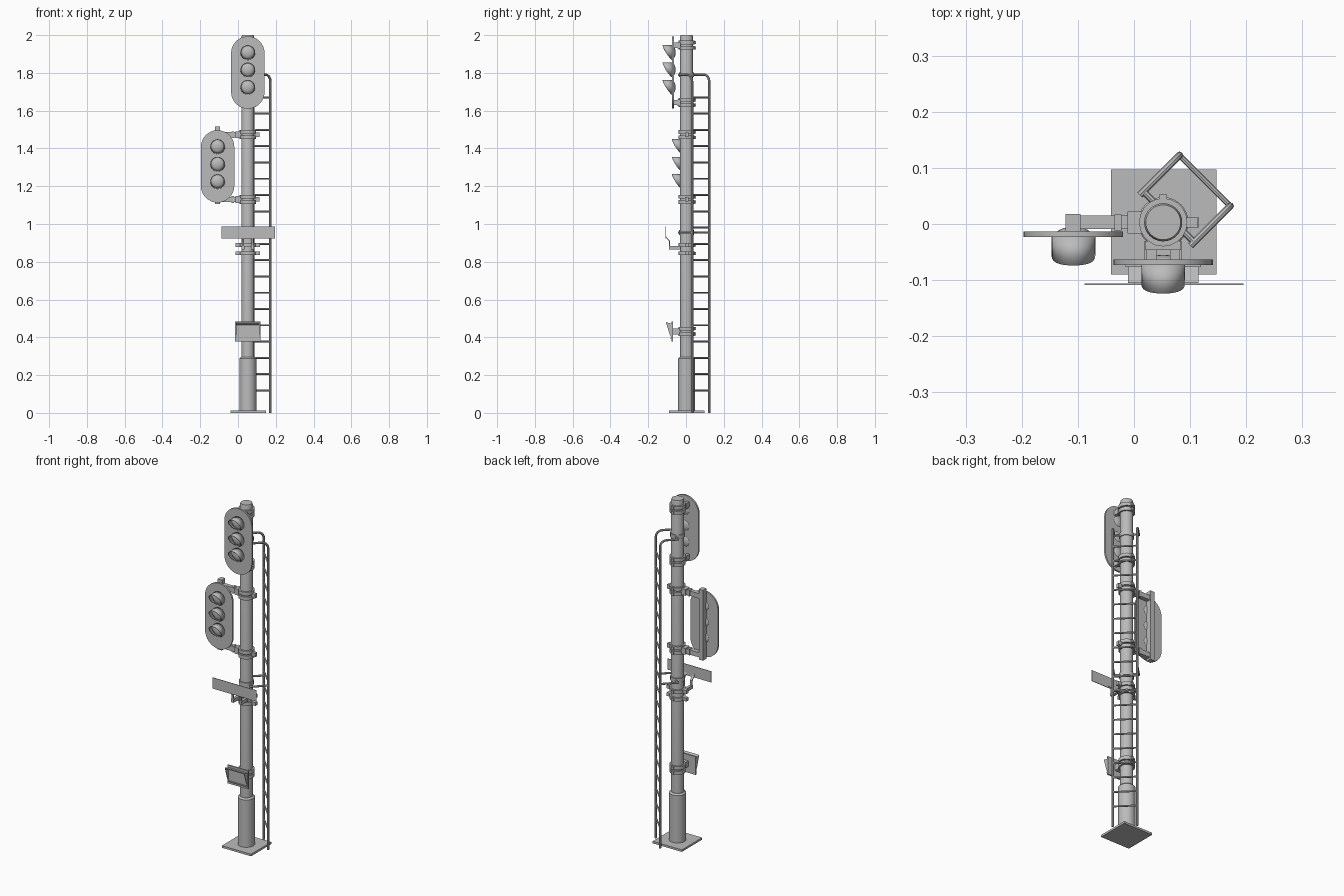
import bpy, bmesh, math
from mathutils import Vector, Matrix

cube = bpy.data.objects.get("Cube")
if cube:
    bpy.data.objects.remove(cube, do_unlink=True)

grey = bpy.data.materials.new("galvanised grey")
grey.use_nodes = True
COLOUR = (0.5, 0.5, 0.5, 1)
grey.diffuse_color = COLOUR
grey.node_tree.nodes["Principled BSDF"].inputs["Base Color"].default_value = COLOUR

PX, PY = 0.052, 0.003          # pole axis
OUT = Vector((1, 1, 0)).normalized()      # from pole towards ladder
ACROSS = Vector((-1, 1, 0)).normalized()  # along ladder rungs
AXIS = Vector((PX, PY, 0))


def finish(name, bm, smooth=False):
    bmesh.ops.recalc_face_normals(bm, faces=bm.faces)
    mesh = bpy.data.meshes.new(name)
    bm.to_mesh(mesh)
    bm.free()
    mesh.materials.append(grey)
    obj = bpy.data.objects.new(name, mesh)
    bpy.context.collection.objects.link(obj)
    if smooth:
        bpy.ops.object.select_all(action='DESELECT')
        obj.select_set(True)
        bpy.context.view_layer.objects.active = obj
        bpy.ops.object.shade_smooth_by_angle(angle=math.radians(40))
    return obj


def box(name, x0, x1, y0, y1, z0, z1):
    bm = bmesh.new()
    bmesh.ops.create_cube(bm, size=1)
    bm.transform(Matrix.Translation(((x0 + x1) / 2, (y0 + y1) / 2, (z0 + z1) / 2))
                 @ Matrix.Diagonal((x1 - x0, y1 - y0, z1 - z0, 1)))
    return finish(name, bm)


def lathe(name, profile, sides=32):
    """Closed solid turned around the pole axis from (radius, height) pairs."""
    bm = bmesh.new()
    rings = []
    for r, z in profile:
        rings.append([bm.verts.new((PX + r * math.cos(2 * math.pi * i / sides),
                                    PY + r * math.sin(2 * math.pi * i / sides), z))
                      for i in range(sides)])
    for a, b in zip(rings, rings[1:]):
        for i in range(sides):
            j = (i + 1) % sides
            bm.faces.new((a[i], a[j], b[j], b[i]))
    bm.faces.new(rings[0])
    bm.faces.new(rings[-1])
    return finish(name, bm, True)


def prism(name, outline, axis, start, depth):
    """Extrude a 2D outline along x (points are y,z) or y (points are x,z)."""
    bm = bmesh.new()
    put = (lambda p: (start, p[0], p[1])) if axis == 'x' else (lambda p: (p[0], start, p[1]))
    face = bm.faces.new([bm.verts.new(put(p)) for p in outline])
    new = bmesh.ops.extrude_face_region(bm, geom=[face])
    move = (depth, 0, 0) if axis == 'x' else (0, depth, 0)
    bmesh.ops.translate(bm, vec=move, verts=[v for v in new['geom'] if isinstance(v, bmesh.types.BMVert)])
    return finish(name, bm, True)


def rod(name, points, radius):
    curve = bpy.data.curves.new(name, 'CURVE')
    curve.dimensions = '3D'
    curve.bevel_depth, curve.bevel_resolution, curve.use_fill_caps = radius, 2, True
    spline = curve.splines.new('POLY')
    spline.points.add(len(points) - 1)
    for point, co in zip(spline.points, points):
        point.co = (*co, 1)
    temp = bpy.data.objects.new(name, curve)
    bpy.context.collection.objects.link(temp)
    bm = bmesh.new()
    bm.from_mesh(bpy.data.meshes.new_from_object(temp))
    bpy.data.objects.remove(temp, do_unlink=True)
    return finish(name, bm, True)


def collar(name, z, gap=0.028, lugs=False):
    """Pair of clamp bands with bolt lugs."""
    for dz in (-gap / 2, gap / 2):
        lathe(name + "_band", [(0.043, z + dz - 0.01), (0.043, z + dz + 0.01)], 20)
        box(name + "_back_lug", PX - 0.007, PX + 0.007, PY + 0.035, PY + 0.05, z + dz - 0.008, z + dz + 0.008)
        if lugs:
            box(name + "_side_lugs", PX - 0.064, PX + 0.064, PY - 0.009, PY + 0.009, z + dz - 0.01, z + dz + 0.01)


def hood(name, x, y, z):
    """Visor tube, long at the top and cut back underneath."""
    bm = bmesh.new()
    n = 28
    back, front = [], []
    for i in range(n):
        a = 2 * math.pi * i / n
        s = math.sin(a)
        px, pz = x + 0.039 * math.cos(a), z + 0.039 * s
        back.append(bm.verts.new((px, y, pz)))
        front.append(bm.verts.new((px, y - (0.034 + 0.0235 * s - 0.0065 * s * s), pz)))
    for i in range(n):
        j = (i + 1) % n
        bm.faces.new((back[i], back[j], front[j], front[i]))
    obj = finish(name, bm, True)
    mod = obj.modifiers.new("thickness", 'SOLIDIFY')
    mod.thickness, mod.offset = 0.003, -1


def lens(name, x, y, z):
    bm = bmesh.new()
    bmesh.ops.create_uvsphere(bm, u_segments=24, v_segments=12, radius=1)
    bm.transform(Matrix.Translation((x, y, z)) @ Matrix.Diagonal((0.035, 0.018, 0.035, 1)))
    finish(name, bm, True)


def signal_head(name, x, y, z, lamps):
    """Capsule backboard with three hooded lamps; y is the front face."""
    r, straight = 0.0885, 0.103
    outline = []
    for k in range(2):
        for i in range(17):
            a = math.pi * (i / 16 + k)
            outline.append((x + r * math.cos(a), z + (straight if k == 0 else -straight) + r * math.sin(a)))
    prism(name + "_backboard", outline, 'y', y, 0.01)
    for lz in lamps:
        hood(name + "_hood", x, y, lz)
        lens(name + "_lens", x, y, lz)


# Mast
box("base_plate", -0.041, 0.147, -0.09, 0.097, 0, 0.012)
lathe("base_sleeve", [(0.045, 0.01), (0.045, 0.288), (0.036, 0.296)])
lathe("pole", [(0.034, 0.29), (0.034, 1.99), (0.031, 2.0)])

# Upper signal
signal_head("upper_signal", PX, -0.073, 1.802, (1.908, 1.816, 1.724))
for z in (1.947, 1.643):
    collar("upper_collar", z)
    box("upper_clamp_plate", PX - 0.032, PX + 0.032, -0.046, -0.03, z - 0.017, z + 0.017)
    for side in (-1, 1):
        cx = PX + side * 0.021
        box("upper_bracket", cx - 0.009, cx + 0.009, -0.064, -0.04, z - 0.014, z + 0.014)

# Side signal with its mounting post and arms
signal_head("side_signal", -0.108, -0.023, 1.305, (1.41, 1.317, 1.225))
box("side_post", -0.122, -0.095, -0.013, 0.018, 1.105, 1.515)
for z in (1.473, 1.13):
    collar("side_collar", z)
    box("side_arm", -0.1, -0.01, -0.009, 0.015, z - 0.014, z + 0.014)
    box("side_arm_flange", -0.035, -0.022, -0.012, 0.017, z - 0.018, z + 0.018)
    box("side_arm_block", -0.012, 0.02, -0.017, 0.022, z - 0.018, z + 0.018)
    box("side_clamp_bolt", PX + 0.04, PX + 0.062, PY - 0.009, PY + 0.009, z - 0.012, z + 0.012)

# Name plate on its cranked bracket
box("name_plate", -0.088, 0.195, -0.109, -0.106, 0.922, 0.986)
collar("plate_collar", 0.867, 0.044, True)
for side in (-1, 1):
    cx = PX + side * 0.025
    box("plate_bracket", cx - 0.008, cx + 0.008, -0.09, -0.03, 0.864, 0.884)
    prism("plate_hanger", [(-0.09, 0.866), (-0.084, 0.866), (-0.084, 0.912),
                           (-0.104, 0.93), (-0.106, 0.94), (-0.108, 0.93), (-0.09, 0.908)],
          'x', cx - 0.006, 0.012)

# Small hooded indicator
collar("indicator_collar", 0.432)
box("indicator_bracket", PX - 0.02, PX + 0.02, -0.07, -0.03, 0.415, 0.448)
box("indicator_plate", PX - 0.067, PX + 0.067, -0.077, -0.068, 0.378, 0.484)
prism("indicator_roof", [(-0.077, 0.466), (-0.105, 0.474), (-0.105, 0.48), (-0.077, 0.472)], 'x', PX - 0.063, 0.126)
for x in (PX - 0.063, PX + 0.059):
    prism("indicator_cheek", [(-0.077, 0.468), (-0.105, 0.476), (-0.088, 0.42), (-0.077, 0.395)], 'x', x, 0.004)
box("indicator_sill", PX - 0.063, PX + 0.063, -0.083, -0.077, 0.39, 0.396)

# Ladder: two rails curling over to the pole, rungs and mid stays
REACH, HALF, BEND, TOP = 0.105, 0.064, 0.035, 1.79


def spot(out, across, z):
    return AXIS + OUT * out + ACROSS * across + Vector((0, 0, z))


for side in (-1, 1):
    path = [spot(REACH, side * HALF, 0)]
    for i in range(9):
        a = math.pi / 2 * i / 8
        path.append(spot(REACH - BEND + BEND * math.cos(a), side * HALF, TOP - BEND + BEND * math.sin(a)))
    path.append(spot(0.005, side * HALF, TOP))
    rod("ladder_rail", path, 0.0065)
    rod("ladder_stay", [spot(REACH, side * HALF, 0.955), spot(0.005, side * HALF, 0.955)], 0.006)
for z in (TOP, 0.955):
    rod("ladder_strap", [spot(0.014, -HALF, z), spot(0.014, HALF, z)], 0.006)
    lathe("ladder_collar", [(0.039, z - 0.012), (0.039, z + 0.012)], 20)
for i in range(19):
    z = 0.119 + 0.0862 * i
    rod("ladder_rung", [spot(REACH, -HALF, z), spot(REACH, HALF, z)], 0.005)
